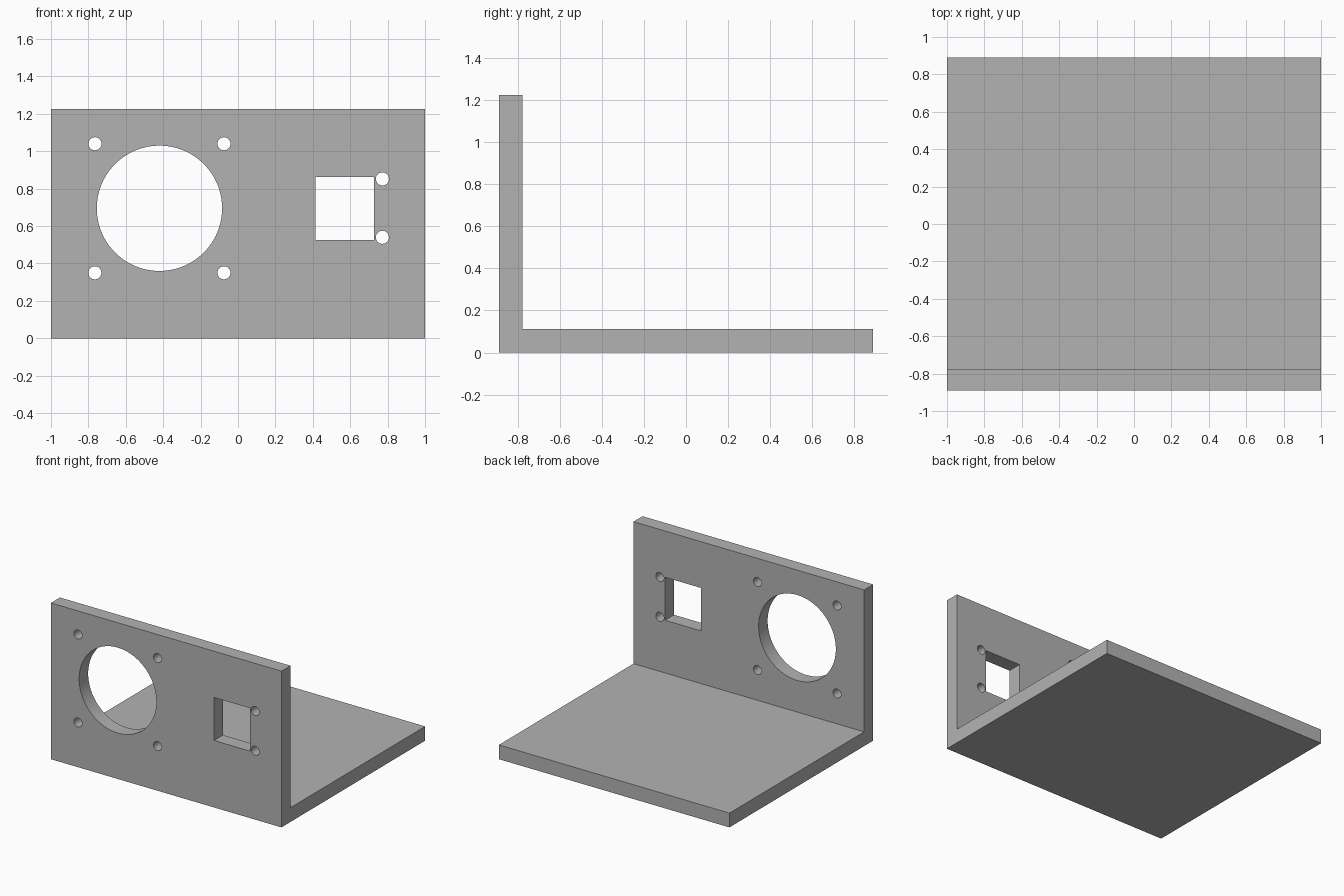
import bpy, bmesh, math

cube = bpy.data.objects.get("Cube")
if cube:
    bpy.data.objects.remove(cube, do_unlink=True)

# Overall sizes
WIDTH, DEPTH, HEIGHT, THICK = 2.0, 1.78, 1.225, 0.112
FRONT, BACK = -DEPTH / 2, DEPTH / 2
WALL_Y = FRONT + THICK / 2

grey = bpy.data.materials.new("plain grey")
grey.use_nodes = True
colour = (0.45, 0.45, 0.45, 1)
grey.diffuse_color = colour
grey.node_tree.nodes["Principled BSDF"].inputs["Base Color"].default_value = colour


def l_bracket(name):
    """L-shaped side profile extruded across the width."""
    profile = [(FRONT, 0), (BACK, 0), (BACK, THICK), (FRONT + THICK, THICK),
               (FRONT + THICK, HEIGHT), (FRONT, HEIGHT)]
    bm = bmesh.new()
    face = bm.faces.new([bm.verts.new((-WIDTH / 2, y, z)) for y, z in profile])
    side = bmesh.ops.extrude_face_region(bm, geom=[face])["geom"]
    moved = [v for v in side if isinstance(v, bmesh.types.BMVert)]
    bmesh.ops.translate(bm, verts=moved, vec=(WIDTH, 0, 0))
    bmesh.ops.recalc_face_normals(bm, faces=bm.faces)
    mesh = bpy.data.meshes.new(name)
    bm.to_mesh(mesh)
    bm.free()
    obj = bpy.data.objects.new(name, mesh)
    bpy.context.collection.objects.link(obj)
    mesh.materials.append(grey)
    return obj


def cut(target, cutter):
    """Subtract the cutter from the target, then discard it."""
    cutter.hide_render = True
    cutter.data.materials.append(grey)
    bpy.context.view_layer.objects.active = target
    mod = target.modifiers.new("opening", "BOOLEAN")
    mod.operation = "DIFFERENCE"
    mod.solver = "EXACT"
    mod.object = cutter
    bpy.ops.object.modifier_apply(modifier=mod.name)
    bpy.data.objects.remove(cutter, do_unlink=True)


def round_hole(target, x, z, radius, sides):
    bpy.ops.mesh.primitive_cylinder_add(
        vertices=sides, radius=radius, depth=THICK * 2,
        location=(x, WALL_Y, z), rotation=(math.pi / 2, 0, 0))
    cut(target, bpy.context.object)


def square_hole(target, x0, x1, z0, z1):
    bpy.ops.mesh.primitive_cube_add(size=1, location=((x0 + x1) / 2, WALL_Y, (z0 + z1) / 2))
    cutter = bpy.context.object
    cutter.scale = (x1 - x0, THICK * 2, z1 - z0)
    bpy.context.view_layer.update()
    cut(target, cutter)


bracket = l_bracket("mounting_bracket")

# Large round opening with four screw holes around it
CX, CZ, SPACING, SCREW = -0.42, 0.695, 0.345, 0.035
round_hole(bracket, CX, CZ, 0.335, 96)
for sx in (-1, 1):
    for sz in (-1, 1):
        round_hole(bracket, CX + sx * SPACING, CZ + sz * SPACING, SCREW, 32)

# Square opening with two screw holes beside it
square_hole(bracket, 0.415, 0.727, 0.525, 0.862)
for z in (0.54, 0.852):
    round_hole(bracket, 0.772, z, SCREW, 32)

# Smooth hole walls, crisp edges
bpy.ops.object.select_all(action="DESELECT")
bracket.select_set(True)
bpy.context.view_layer.objects.active = bracket
bpy.ops.object.shade_smooth_by_angle(angle=math.radians(30))
